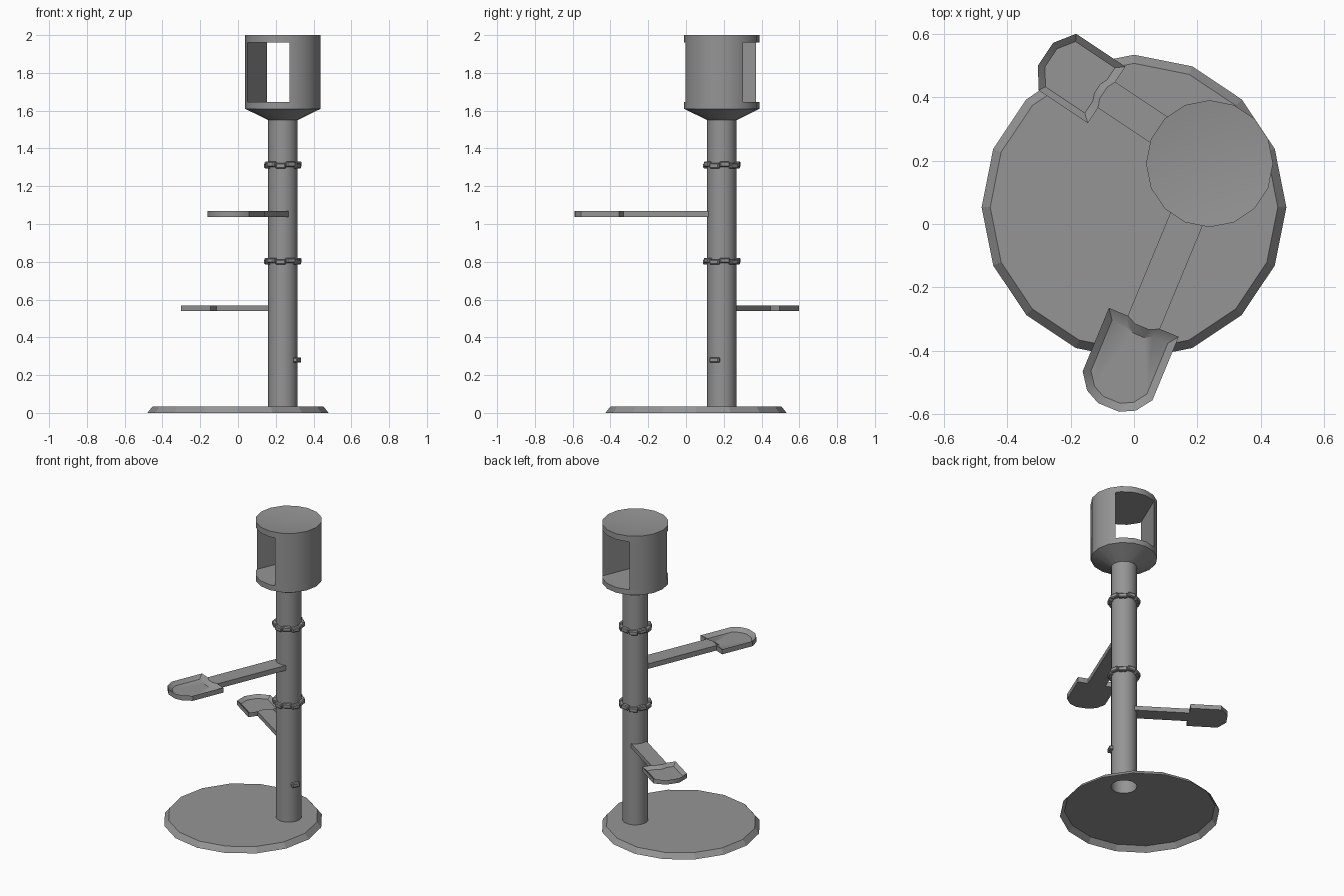
import bpy, bmesh
from math import sin, cos, pi, radians
from mathutils import Matrix, Vector

if "Cube" in bpy.data.objects:
    bpy.data.objects.remove(bpy.data.objects["Cube"])

POST = Vector((0.238, 0.19, 0))
SIDES = 16

# One dark grey for the whole model
GREY = bpy.data.materials.new("dark_grey")
GREY.diffuse_color = (0.3, 0.3, 0.3, 1)
GREY.use_nodes = True
GREY.node_tree.nodes["Principled BSDF"].inputs["Base Color"].default_value = GREY.diffuse_color


def finish(bm, name, smooth=False):
    bmesh.ops.recalc_face_normals(bm, faces=bm.faces)
    me = bpy.data.meshes.new(name)
    bm.to_mesh(me)
    bm.free()
    me.materials.append(GREY)
    ob = bpy.data.objects.new(name, me)
    bpy.context.collection.objects.link(ob)
    if smooth:
        bpy.ops.object.select_all(action='DESELECT')
        ob.select_set(True)
        bpy.context.view_layer.objects.active = ob
        bpy.ops.object.shade_smooth_by_angle(angle=radians(35))
    return ob


def ring(bm, r, z, centre=POST, n=SIDES):
    return [bm.verts.new((centre.x + r * cos(2 * pi * i / n),
                          centre.y + r * sin(2 * pi * i / n), z)) for i in range(n)]


def skin(bm, a, b):
    n = len(a)
    for i in range(n):
        j = (i + 1) % n
        bm.faces.new((a[i], a[j], b[j], b[i]))


def loop_edges(bm, loop):
    out = []
    for i, v in enumerate(loop):
        w = loop[(i + 1) % len(loop)]
        out.append(bm.edges.get((v, w)) or bm.edges.new((v, w)))
    return out


def lathe(name, profile, cap_end=False, tip=None):
    bm = bmesh.new()
    rings = [ring(bm, r, z) for r, z in profile]
    for a, b in zip(rings, rings[1:]):
        skin(bm, a, b)
    if cap_end:
        bm.faces.new(rings[-1])
    if tip is not None:
        t = bm.verts.new((POST.x, POST.y, tip))
        for i in range(SIDES):
            bm.faces.new((rings[-1][i], rings[-1][(i + 1) % SIDES], t))
        bm.faces.new(rings[0])
    return finish(bm, name, True)


# Base plate: a bevelled shell open below, with a hole under the hollow post
bm = bmesh.new()
centre = Vector((0, 0.053, 0))
low, high = ring(bm, 0.48, 0, centre), ring(bm, 0.453, 0.033, centre)
hole = ring(bm, 0.078, 0.033)
skin(bm, low, high)
bmesh.ops.triangle_fill(bm, use_beauty=True, edges=loop_edges(bm, high) + loop_edges(bm, hole))
finish(bm, "base_plate")

# Hollow post
lathe("post", [(0.078, 0.033), (0.078, 1.55)])

# Head: funnel with low band and floor, dished lid with ceiling
lathe("head_funnel", [(0.078, 1.55), (0.2, 1.61), (0.2, 1.645)], cap_end=True)
lathe("head_lid", [(0.2, 1.962), (0.2, 2.0)], tip=1.975)


# Head sides: rounded outside, flat inside, leaving a straight tunnel between
def wall(name, start, end):
    step = 360 / SIDES
    angles = [start] + [i * step for i in range(-16, 17) if start < i * step < end] + [end]
    bm = bmesh.new()
    rows = []
    for z in (1.645, 1.962):
        row = []
        for a in angles:
            off = (a % step) - step / 2
            r = 0.2 * cos(radians(step / 2)) / cos(radians(off))
            row.append(bm.verts.new(POST + Vector((r * cos(radians(a)), r * sin(radians(a)), z))))
        rows.append(row)
    skin(bm, rows[0], rows[1])
    finish(bm, name, True)


wall("head_wall_right", -80, 35)
wall("head_wall_left", 115, 199)


# Paddle steps: an arm from the post ending in a shallow tray
def prism(bm, outline, z0, z1):
    lo = [bm.verts.new((u, v, z0)) for u, v in outline]
    hi = [bm.verts.new((u, v, z1)) for u, v in outline]
    skin(bm, lo, hi)
    bm.faces.new(lo)
    return hi


def paddle(name, angle, z0, z1, near, length, half, tip):
    place = Matrix.Translation(POST) @ Matrix.Rotation(radians(angle), 4, 'Z')
    joint = [(0.0, -0.46), (0.05, -0.2), (0.05, 0.2), (0.0, 0.46)]
    bm = bmesh.new()
    hi = prism(bm, [(0.05, -0.46 * half)] + [(near + u * length, v * half) for u, v in joint]
               + [(0.05, 0.46 * half)], z0, z1)
    bm.faces.new(hi)
    bm.transform(place)
    finish(bm, name + "_arm")

    side = [(0.0, 1.0)] + tip
    shape = side + [(u, -v) for u, v in reversed(side)] + joint
    bm = bmesh.new()
    hi = prism(bm, [(near + u * length, v * half) for u, v in shape], z0, z1)
    floor = [bm.verts.new((near + (0.54 + (u - 0.54) * 0.8) * length, v * half * 0.8,
                           z0 + 0.35 * (z1 - z0))) for u, v in shape]
    skin(bm, hi, floor)
    bm.faces.new(floor)
    bm.transform(place)
    finish(bm, name + "_tray", True)


paddle("upper_step", -112.5, 1.037, 1.07, 0.541, 0.296, 0.119,
       [(0.73, 1.0), (0.9, 0.7), (0.98, 0.3)])
paddle("lower_step", 146.25, 0.54, 0.569, 0.39, 0.236, 0.107,
       [(0.79, 1.0), (0.98, 0.4)])


# Clips around the post
def clip(bm, angle, z):
    m = (Matrix.Translation(POST + Vector((0, 0, z))) @ Matrix.Rotation(angle, 4, 'Z')
         @ Matrix.Translation((0.084, 0, 0)) @ Matrix.Diagonal((0.026, 0.054, 0.028, 1)))
    bmesh.ops.create_cube(bm, size=1, matrix=m)


def clips(name, count, z):
    bm = bmesh.new()
    for i in range(count):
        clip(bm, radians(-26) + i * 2 * pi / count, z + (0.004 if i % 2 else -0.004))
    bmesh.ops.bevel(bm, geom=list(bm.edges), offset=0.005, segments=1, affect='EDGES')
    finish(bm, name)


clips("lower_collar", 10, 0.803)
clips("upper_collar", 10, 1.312)
clips("single_clip", 1, 0.284)
